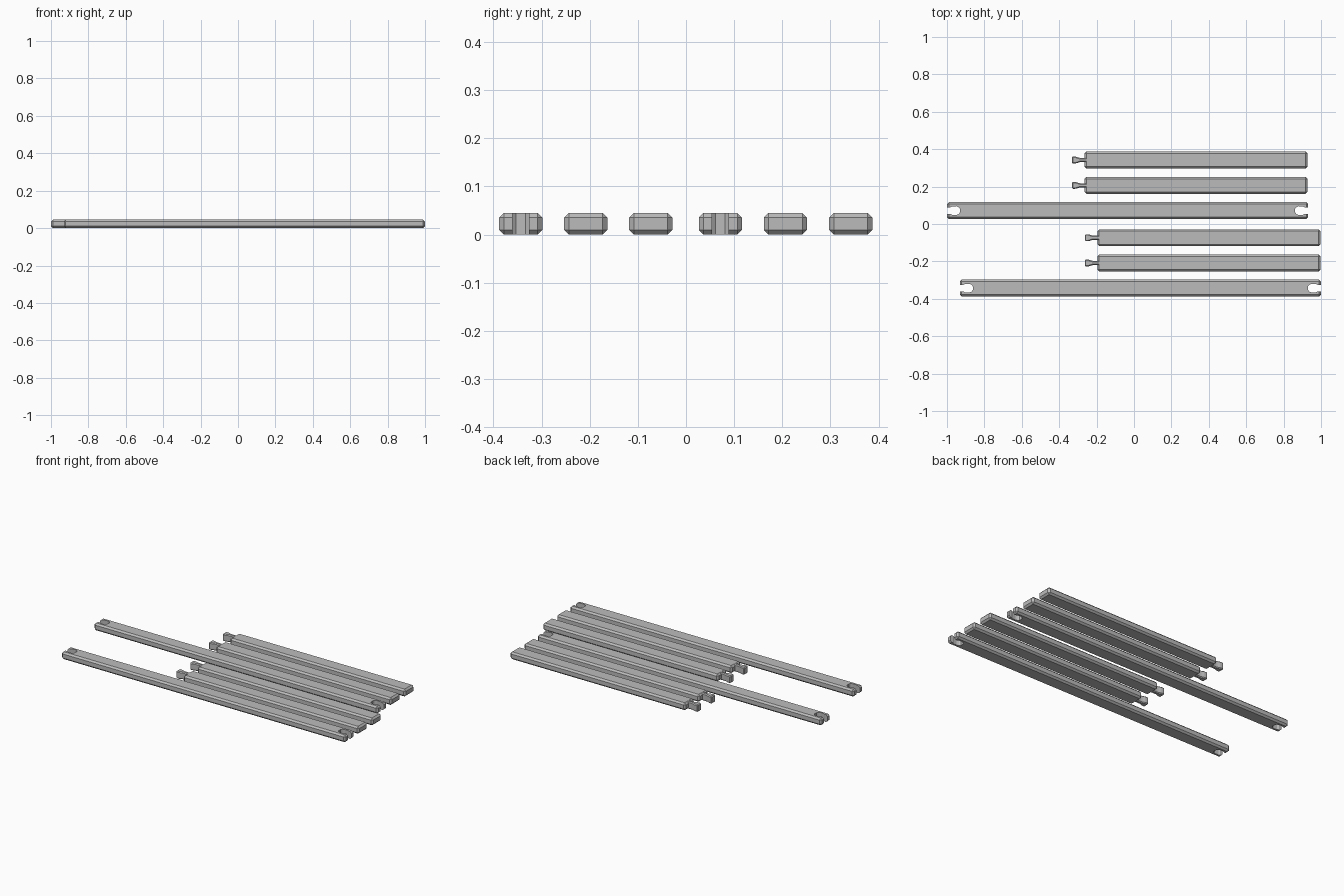
import bpy
import bmesh

if "Cube" in bpy.data.objects:
    bpy.data.objects.remove(bpy.data.objects["Cube"])

HEIGHT, WIDTH, CHAMFER = 0.045, 0.09, 0.01

grey = bpy.data.materials.new("plain_grey")
grey.diffuse_color = (0.5, 0.5, 0.5, 1)
grey.use_nodes = True
grey.node_tree.nodes["Principled BSDF"].inputs["Base Color"].default_value = grey.diffuse_color


def prism(name, outline, z0, z1, bevel=0.0):
    """Extrude a flat outline upwards and chamfer its edges."""
    bm = bmesh.new()
    base = bm.faces.new([bm.verts.new((x, y, z0)) for x, y in outline])
    top = bmesh.ops.extrude_face_region(bm, geom=[base])["geom"]
    for v in top:
        if isinstance(v, bmesh.types.BMVert):
            v.co.z = z1
    bmesh.ops.recalc_face_normals(bm, faces=bm.faces)
    if bevel:
        bmesh.ops.bevel(bm, geom=bm.edges[:], offset=bevel, segments=1,
                        affect='EDGES', profile=0.5, clamp_overlap=True)
    mesh = bpy.data.meshes.new(name)
    bm.to_mesh(mesh)
    bm.free()
    mesh.materials.append(grey)
    obj = bpy.data.objects.new(name, mesh)
    bpy.context.collection.objects.link(obj)
    return obj


def mirrored_outline(x, y, direction, half):
    """Mirror a half profile (distance, half width) across the bar's axis."""
    upper = [(x + direction * d, y + w) for d, w in half]
    lower = [(x + direction * d, y - w) for d, w in reversed(half)]
    return upper + lower


def bar(name, x0, x1, y):
    w = WIDTH / 2
    return prism(name, [(x0, y - w), (x1, y - w), (x1, y + w), (x0, y + w)],
                 0, HEIGHT, CHAMFER)


# Socket: narrow mouth opening into a wider rounded pocket
SOCKET = [(-0.02, 0.017), (0.018, 0.017), (0.027, 0.0225), (0.05, 0.0235),
          (0.062, 0.019), (0.069, 0.01)]
# Peg: wide head tapering to a slim neck that runs into the bar
PEG = [(0, 0.0185), (0.02, 0.0185), (0.042, 0.011), (0.085, 0.011)]


def long_bar(name, x0, x1, y):
    obj = bar(name, x0, x1, y)
    for x, direction in ((x0, 1), (x1, -1)):
        cutter = prism("socket_cutter", mirrored_outline(x, y, direction, SOCKET),
                       -0.05, 0.1)
        cutter.hide_render = True
        mod = obj.modifiers.new("socket", 'BOOLEAN')
        mod.operation = 'DIFFERENCE'
        mod.solver = 'EXACT'
        mod.object = cutter
        bpy.context.view_layer.update()
        deps = bpy.context.evaluated_depsgraph_get()
        mesh = bpy.data.meshes.new_from_object(obj.evaluated_get(deps))
        obj.modifiers.clear()
        obj.data = mesh
        bpy.data.objects.remove(cutter)


def short_bar(name, x0, x1, y):
    bar(name, x0, x1, y)
    prism(name + "_peg", mirrored_outline(x0 - 0.067, y, 1, PEG),
          0, HEIGHT, 0.005)


# Two sets, each one socketed long bar and two pegged short bars
for label, shift, rows in (("front", 0.0, (-0.343, -0.2085, -0.0735)),
                           ("back", -0.069, (0.0715, 0.2065, 0.342))):
    long_bar(label + "_long_bar", -0.931 + shift, 1.0 + shift, rows[0])
    for i, y in enumerate(rows[1:], 1):
        short_bar(f"{label}_short_bar_{i}", -0.196 + shift, 0.997 + shift, y)
